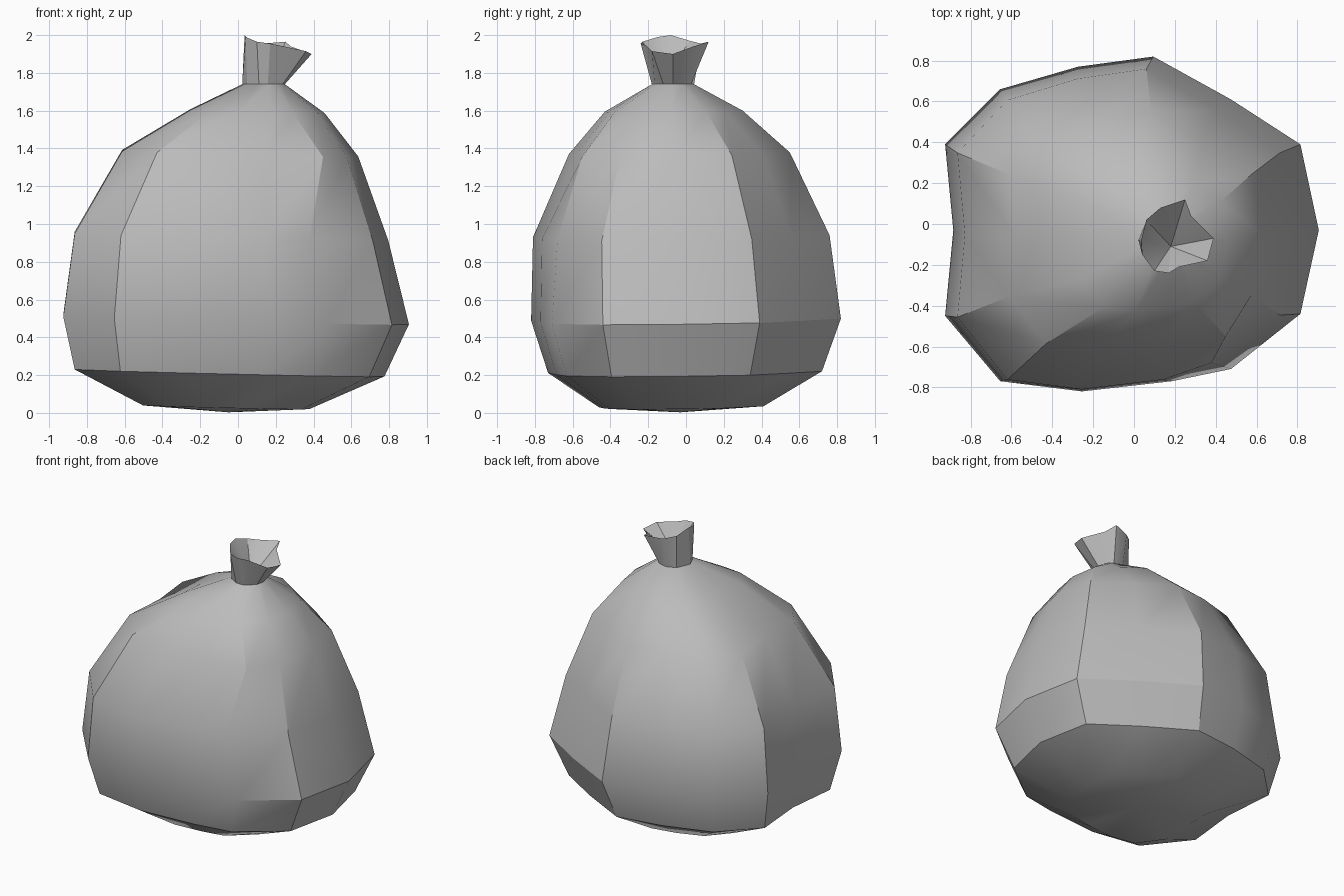
import bpy, bmesh, math

cube = bpy.data.objects.get("Cube")
if cube:
    bpy.data.objects.remove(cube)

mat = bpy.data.materials.new("grey_plastic")
mat.use_nodes = True
colour = (0.5, 0.5, 0.5, 1)
mat.diffuse_color = colour
mat.node_tree.nodes["Principled BSDF"].inputs["Base Color"].default_value = colour


def loft(name, rings, start=None, end=None, angle=30):
    """Skin a list of equal rings, closing each end with a fan or one face."""
    bm = bmesh.new()
    loops = [[bm.verts.new(p) for p in ring] for ring in rings]
    n = len(loops[0])
    for a, b in zip(loops, loops[1:]):
        for i in range(n):
            j = (i + 1) % n
            bm.faces.new((a[i], a[j], b[j], b[i]))
    for loop, tip in ((loops[0], start), (loops[-1], end)):
        if tip:
            centre = bm.verts.new(tip)
            for i in range(n):
                bm.faces.new((loop[i], loop[(i + 1) % n], centre))
    bmesh.ops.recalc_face_normals(bm, faces=bm.faces)
    mesh = bpy.data.meshes.new(name)
    bm.to_mesh(mesh)
    bm.free()
    mesh.materials.append(mat)
    obj = bpy.data.objects.new(name, mesh)
    bpy.context.collection.objects.link(obj)
    bpy.ops.object.select_all(action='DESELECT')
    obj.select_set(True)
    bpy.context.view_layer.objects.active = obj
    bpy.ops.object.shade_smooth_by_angle(angle=math.radians(angle))
    return obj


# Irregular outline of the sack at its widest, anticlockwise
outline = [(.91, -.03), (.82, .39), (.48, .61), (.10, .82), (-.27, .77),
           (-.65, .66), (-.92, .39), (-.88, -.03), (-.92, -.45), (-.65, -.77),
           (-.25, -.82), (.19, -.77), (.48, -.71), (.82, -.44)]

# Levels: height, then left/right and front/back extents
levels = [(.03, -.50, .38, -.46, .41),
          (.213, -.86, .78, -.73, .72),
          (.492, -.92, .91, -.82, .82),
          (.933, -.86, .80, -.81, .76),
          (1.374, -.61, .64, -.62, .55),
          (1.60, -.25, .46, -.43, .30)]
rings = []
for z, x0, x1, y0, y1 in levels:
    ring = []
    for u, v in outline:
        x = (x0 + x1) / 2 + u * (x1 - x0) / 1.83
        y = (y0 + y1) / 2 + v * (y1 - y0) / 1.64
        ring.append((x, y, z - .025 * x + .012 * y))
    rings.append(ring)

# Pinched crease on the front
rings[3][12] = (.38, -.68, .92)
rings[4][12] = (.45, -.55, 1.355)

# Round gathered top where the tie sits
neck = (.135, -.07, 1.74)
rings.append([(neck[0] + .113 * math.cos(a), neck[1] + .113 * math.sin(a), neck[2])
              for a in (math.atan2(v, u) for u, v in outline)])
loft("sack_body", rings, start=(-.05, -.03, .003), end=neck)

# Flared, crumpled mouth above the tie
rim = [(.39, -.07, 1.90), (.28, .04, 1.94), (.25, .12, 1.965), (.13, .08, 1.955),
       (.06, .02, 1.97), (.035, -.08, 2.0), (.04, -.15, 1.99), (.10, -.23, 1.965),
       (.17, -.24, 1.955), (.22, -.21, 1.945), (.36, -.18, 1.915)]
base = []
for x, y, z in rim:
    a = math.atan2(y - neck[1], x - neck[0])
    base.append((neck[0] + .113 * math.cos(a), neck[1] + .113 * math.sin(a), neck[2]))
loft("gathered_neck", [base, rim], end=(.18, -.11, 1.77))
